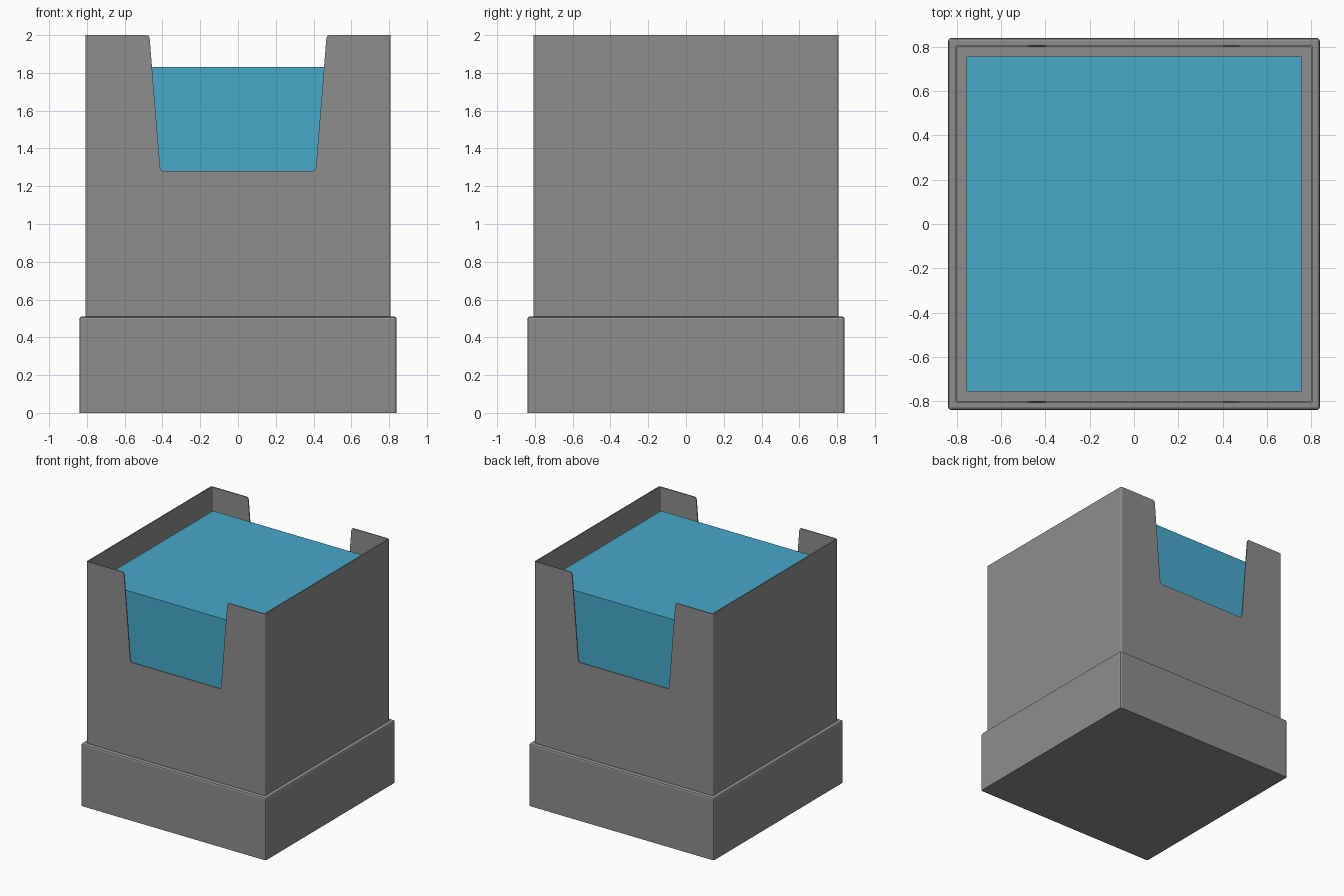
import bpy, bmesh, math

if "Cube" in bpy.data.objects:
    bpy.data.objects.remove(bpy.data.objects["Cube"])


def material(name, rgb):
    m = bpy.data.materials.new(name)
    m.diffuse_color = (*rgb, 1.0)
    m.use_nodes = True
    m.node_tree.nodes["Principled BSDF"].inputs["Base Color"].default_value = m.diffuse_color
    return m


GREY = material("grey", (0.27, 0.27, 0.27))
BLUE = material("water blue", (0.063, 0.397, 0.597))


def finish(bm, name, mat):
    bmesh.ops.recalc_face_normals(bm, faces=bm.faces)
    me = bpy.data.meshes.new(name)
    bm.to_mesh(me)
    bm.free()
    me.materials.append(mat)
    ob = bpy.data.objects.new(name, me)
    bpy.context.collection.objects.link(ob)
    return ob


def box(name, half, z0, z1, mat, bevel=0.0):
    """Square block, optionally bevelled on every edge except the bottom."""
    bm = bmesh.new()
    bmesh.ops.create_cube(bm, size=1)
    for v in bm.verts:
        v.co = (v.co.x * 2 * half, v.co.y * 2 * half, z1 if v.co.z > 0 else z0)
    if bevel:
        edges = [e for e in bm.edges if max(v.co.z for v in e.verts) > z0 + 0.01]
        bmesh.ops.bevel(bm, geom=edges, offset=bevel, segments=2, profile=0.5,
                        affect='EDGES')
    return finish(bm, name, mat)


def rounded_square(half, r, steps=3):
    pts = []
    for k, (sx, sy) in enumerate([(1, 1), (-1, 1), (-1, -1), (1, -1)]):
        for i in range(steps + 1):
            a = math.pi / 2 * (k + i / steps)
            pts.append((sx * (half - r) + r * math.cos(a),
                        sy * (half - r) + r * math.sin(a)))
    return pts


# Base tray and the liquid block inside the tank
box("base", 0.84, 0.0, 0.51, GREY, 0.013)
box("water", 0.757, 0.505, 1.83, BLUE)

# Thin tank wall: square ring with slightly rounded corners
Z0, Z1 = 0.50, 2.0
bm = bmesh.new()
loops = [[bm.verts.new((x, y, z)) for x, y in rounded_square(h, r)]
         for h, r, z in ((0.808, 0.012, Z0), (0.808, 0.012, Z1),
                         (0.80, 0.005, Z1), (0.80, 0.005, Z0))]
n = len(loops[0])
for a in range(4):
    la, lb = loops[a], loops[(a + 1) % 4]
    for i in range(n):
        j = (i + 1) % n
        bm.faces.new((la[i], la[j], lb[j], lb[i]))
wall = finish(bm, "tank_wall", GREY)

# Tapered notch with softened corners, cut through front and back walls
half_profile = [(0.395, 1.28), (0.405, 1.283), (0.41, 1.292), (0.413, 1.305),
                (0.467, 1.975), (0.470, 1.99), (0.475, 1.997), (0.485, 2.0),
                (0.485, 2.1)]
profile = half_profile + [(-x, z) for x, z in reversed(half_profile)]
bm = bmesh.new()
face = bm.faces.new([bm.verts.new((x, -1.0, z)) for x, z in profile])
ext = bmesh.ops.extrude_face_region(bm, geom=[face])
for g in ext["geom"]:
    if isinstance(g, bmesh.types.BMVert):
        g.co.y = 1.0
cutter = finish(bm, "notch_cutter", GREY)
cutter.hide_render = True

mod = wall.modifiers.new("notch", 'BOOLEAN')
mod.operation = 'DIFFERENCE'
mod.solver = 'EXACT'
mod.object = cutter
bpy.context.view_layer.update()
dg = bpy.context.evaluated_depsgraph_get()
cut = bpy.data.meshes.new_from_object(wall.evaluated_get(dg))
wall.modifiers.clear()
wall.data = cut
bpy.data.objects.remove(cutter)
